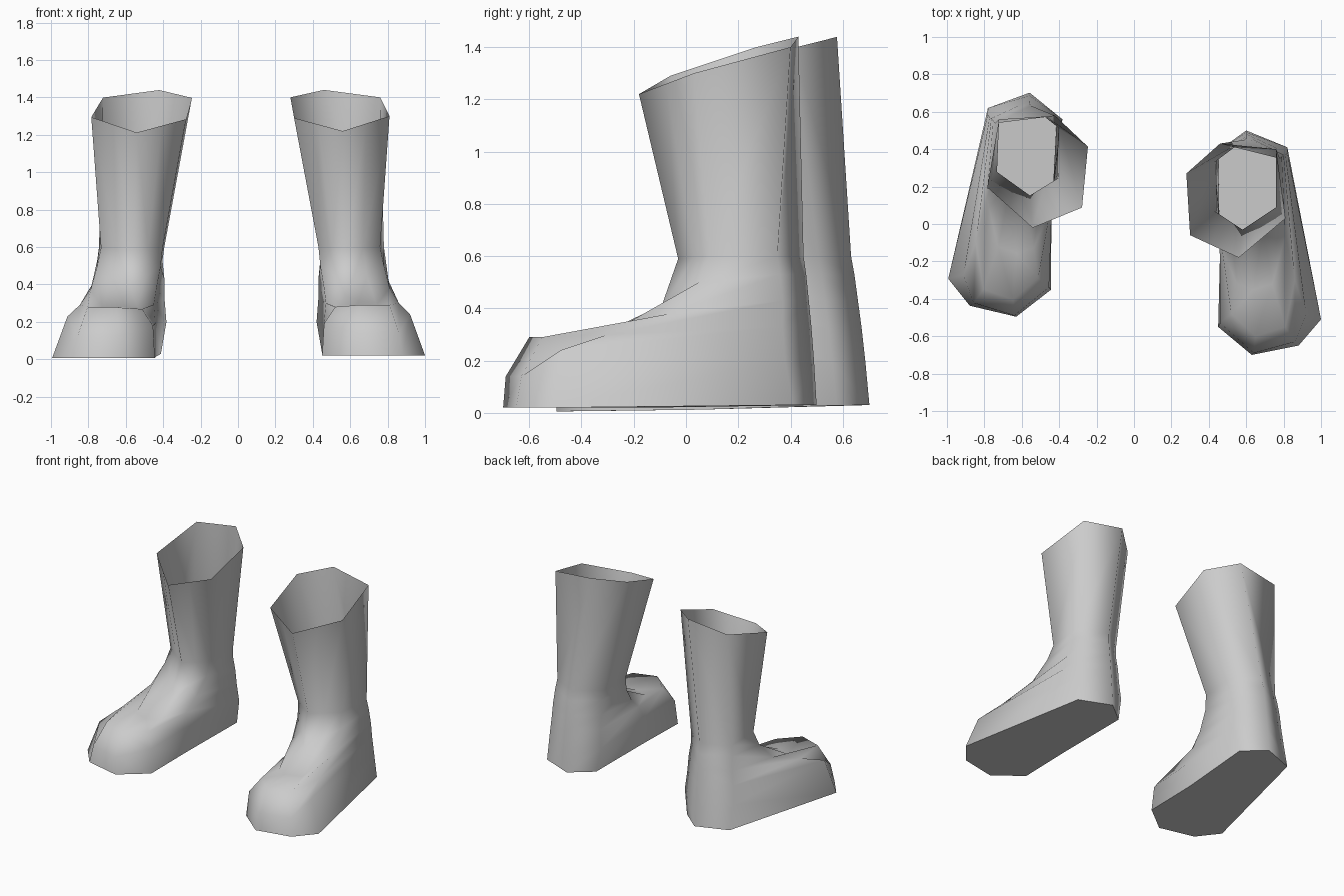
import bpy
import bmesh
from math import radians
from mathutils import Matrix, Vector

default_cube = bpy.data.objects.get("Cube")
if default_cube:
    bpy.data.objects.remove(default_cube, do_unlink=True)

grey = bpy.data.materials.new("plain_grey")
grey.use_nodes = True
grey.diffuse_color = (0.6, 0.6, 0.6, 1)
shader = next(n for n in grey.node_tree.nodes if n.type == "BSDF_PRINCIPLED")
shader.inputs["Base Color"].default_value = grey.diffuse_color

# Foot rings: tip, outer front, outer ball, outer heel, heel, inner heel, inner arch, inner front
sole = [(.63, -.7, .02), (.88, -.65, .02), (1, -.51, .02), (.82, .41, .03),
        (.6, .5, .03), (.45, .38, .03), (.46, -.15, .02), (.45, -.55, .02)]
side = [(.64, -.69, .14), (.86, -.63, .14), (.92, -.48, .24), (.82, .38, .2),
        (.6, .49, .2), (.42, .37, .2), (.46, -.18, .2), (.46, -.53, .19)]
toe_top = [(.65, -.6, .29), (.81, -.55, .29), (.86, -.3, .3), (.81, .37, .33),
           (.6, .48, .33), (.43, .36, .33), (.47, -.13, .3), (.52, -.48, .28)]
instep = [(.64, -.35, .29), (.74, -.32, .29), (.81, -.06, .38), (.8, .37, .43),
          (.6, .47, .43), (.43, .35, .43), (.46, -.04, .38), (.55, -.32, .29)]

# Shaft rings: front, outer front, outer back, back, inner back, inner front
crease = [(.6, -.1, .39), (.78, .05, .5), (.79, .36, .53),
          (.6, .46, .53), (.44, .34, .53), (.44, .05, .5)]
ankle = [(.58, -.03, .59), (.76, .09, .6), (.78, .35, .6),
         (.59, .45, .6), (.43, .33, .6), (.43, .07, .6)]
rim = [(.56, -.18, 1.22), (.81, .03, 1.3), (.76, .4, 1.4),
       (.46, .43, 1.44), (.28, .27, 1.4), (.3, -.06, 1.29)]


def with_midpoints(ring):
    """Split the two front edges of a six-sided ring to meet the foot rings."""
    points = [Vector(p) for p in ring]
    outer = points[0].lerp(points[1], 0.5)
    inner = points[0].lerp(points[-1], 0.5)
    return [points[0], outer] + points[1:] + [inner]


def place_left(point):
    return Vector(point)


def place_right(point):
    """Mirror the boot, turn it slightly about the toe and step it back."""
    x, y, z = point
    pivot = Vector((-.63, -.7, 0))
    moved = Matrix.Rotation(radians(-2), 3, "Z") @ (Vector((-x, y, z)) - pivot)
    moved += pivot + Vector((0, .205, 0))
    moved.y -= .035 * z
    moved.z += .012 * (y - .5)
    return moved


def make_boot(name, place, mirrored):
    rings = [sole, side, toe_top, instep] + [with_midpoints(r) for r in (crease, ankle, rim)]
    bm = bmesh.new()
    loops = [[bm.verts.new(place(p)) for p in ring] for ring in rings]
    # Closed sole, open top
    bm.faces.new(loops[0][::-1])
    for lower, upper in zip(loops, loops[1:]):
        count = len(lower)
        for i in range(count):
            j = (i + 1) % count
            bm.faces.new((lower[i], lower[j], upper[j], upper[i]))
    if mirrored:
        bmesh.ops.reverse_faces(bm, faces=bm.faces[:])
    mesh = bpy.data.meshes.new(name)
    bm.to_mesh(mesh)
    bm.free()
    mesh.materials.append(grey)
    boot = bpy.data.objects.new(name, mesh)
    bpy.context.collection.objects.link(boot)
    bpy.ops.object.select_all(action="DESELECT")
    boot.select_set(True)
    bpy.context.view_layer.objects.active = boot
    bpy.ops.object.shade_smooth_by_angle(angle=radians(75))


make_boot("left_boot", place_left, False)
make_boot("right_boot", place_right, True)
